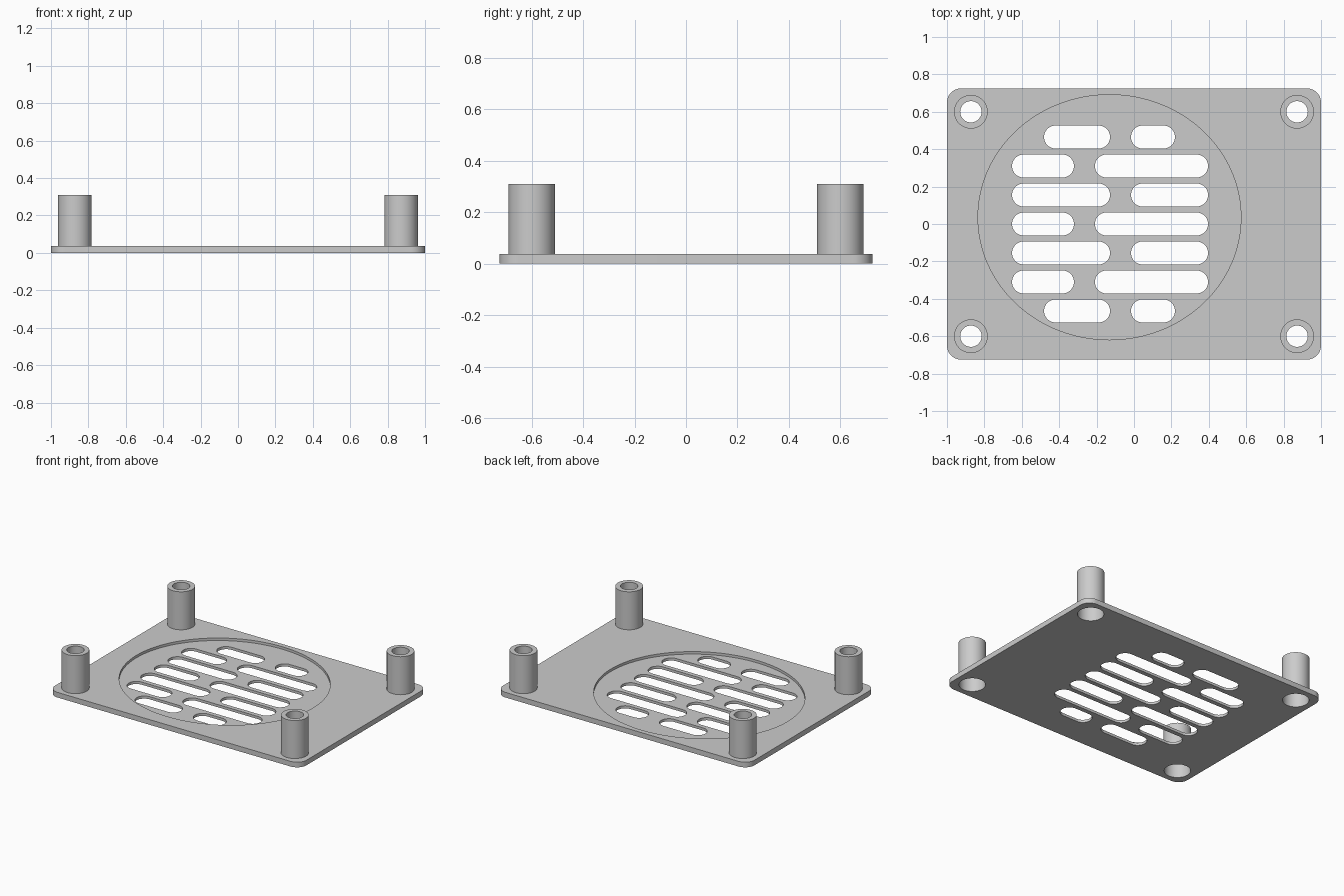
import bpy
import bmesh
from math import pi, cos, sin

if "Cube" in bpy.data.objects:
    bpy.data.objects.remove(bpy.data.objects["Cube"], do_unlink=True)

THICK, RECESS_FLOOR, POST_TOP = 0.037, 0.019, 0.31
POST_X, POST_Y = 0.872, 0.6
POST_R, BORE_R, HEAD_R, HEAD_TOP = 0.09, 0.057, 0.086, 0.13

grey = bpy.data.materials.new("light grey plastic")
grey.use_nodes = True
colour = (0.6, 0.6, 0.6, 1)
grey.diffuse_color = colour
grey.node_tree.nodes["Principled BSDF"].inputs["Base Color"].default_value = colour


def rounded(x0, x1, y0, y1, r, steps=12):
    """Outline of a rectangle with round corners."""
    corners = [(x1 - r, y1 - r), (x0 + r, y1 - r), (x0 + r, y0 + r), (x1 - r, y0 + r)]
    pts = []
    for q, (cx, cy) in enumerate(corners):
        for i in range(steps + 1):
            a = (q + i / steps) * pi / 2
            p = (cx + r * cos(a), cy + r * sin(a))
            if not pts or abs(p[0] - pts[-1][0]) + abs(p[1] - pts[-1][1]) > 1e-5:
                pts.append(p)
    if abs(pts[0][0] - pts[-1][0]) + abs(pts[0][1] - pts[-1][1]) < 1e-5:
        pts.pop()
    return pts


def ellipse(cx, cy, rx, ry, n=64):
    return [(cx + rx * cos(2 * pi * i / n), cy + ry * sin(2 * pi * i / n)) for i in range(n)]


def finish(name, bm):
    bmesh.ops.recalc_face_normals(bm, faces=bm.faces)
    mesh = bpy.data.meshes.new(name)
    bm.to_mesh(mesh)
    bm.free()
    mesh.materials.append(grey)
    obj = bpy.data.objects.new(name, mesh)
    bpy.context.collection.objects.link(obj)
    return obj


def prisms(name, outlines, z0, z1):
    """One object made of upright prisms, one for each outline."""
    bm = bmesh.new()
    for pts in outlines:
        low = [bm.verts.new((x, y, z0)) for x, y in pts]
        high = [bm.verts.new((x, y, z1)) for x, y in pts]
        bm.faces.new(low[::-1])
        bm.faces.new(high)
        for i in range(len(pts)):
            j = (i + 1) % len(pts)
            bm.faces.new((low[i], low[j], high[j], high[i]))
    return finish(name, bm)


def activate(obj):
    bpy.ops.object.select_all(action='DESELECT')
    obj.select_set(True)
    bpy.context.view_layer.objects.active = obj


def cut(obj, cutter):
    mod = obj.modifiers.new("cut", 'BOOLEAN')
    mod.operation, mod.solver, mod.object = 'DIFFERENCE', 'EXACT', cutter
    activate(obj)
    bpy.ops.object.modifier_apply(modifier=mod.name)
    bpy.data.objects.remove(cutter, do_unlink=True)


def smooth(obj):
    activate(obj)
    bpy.ops.object.shade_smooth_by_angle()


# Base plate with a shallow oval recess
plate = prisms("base_plate", [rounded(-1, 1, -0.725, 0.725, 0.075)], 0, THICK)
cut(plate, prisms("recess_cutter", [ellipse(-0.131, 0.036, 0.703, 0.655, 128)], RECESS_FLOOR, 0.1))

# Staggered vent slots, mirrored about the middle row
ends = [(-0.481, -0.128), (-0.016, 0.219)]
short_long = [(-0.652, -0.321), (-0.209, 0.396)]
long_short = [(-0.652, -0.128), (-0.016, 0.396)]
rows = [short_long, long_short, short_long, ends]
holes = []
for row in range(-3, 4):
    y = row * 0.155
    holes += [rounded(a, b, y - 0.0615, y + 0.0615, 0.0615) for a, b in rows[abs(row)]]

# Screw holes under the posts
spots = [(sx * POST_X, sy * POST_Y) for sx in (-1, 1) for sy in (-1, 1)]
holes += [ellipse(x, y, HEAD_R, HEAD_R) for x, y in spots]
cut(plate, prisms("hole_cutter", holes, -0.1, 0.1))
smooth(plate)

# Hollow posts: narrow bore at the top, wide screw-head pocket below
profile = [(POST_R, THICK), (POST_R, POST_TOP), (BORE_R, POST_TOP),
           (BORE_R, HEAD_TOP), (HEAD_R, HEAD_TOP), (HEAD_R, THICK)]
for x, y in spots:
    bm = bmesh.new()
    rings = [[bm.verts.new((px, py, z)) for px, py in ellipse(x, y, r, r)] for r, z in profile]
    for k, ring in enumerate(rings):
        nxt = rings[(k + 1) % len(rings)]
        for i in range(len(ring)):
            j = (i + 1) % len(ring)
            bm.faces.new((ring[i], ring[j], nxt[j], nxt[i]))
    name = ("back" if y > 0 else "front") + ("_left" if x > 0 else "_right") + "_post"
    smooth(finish(name, bm))
